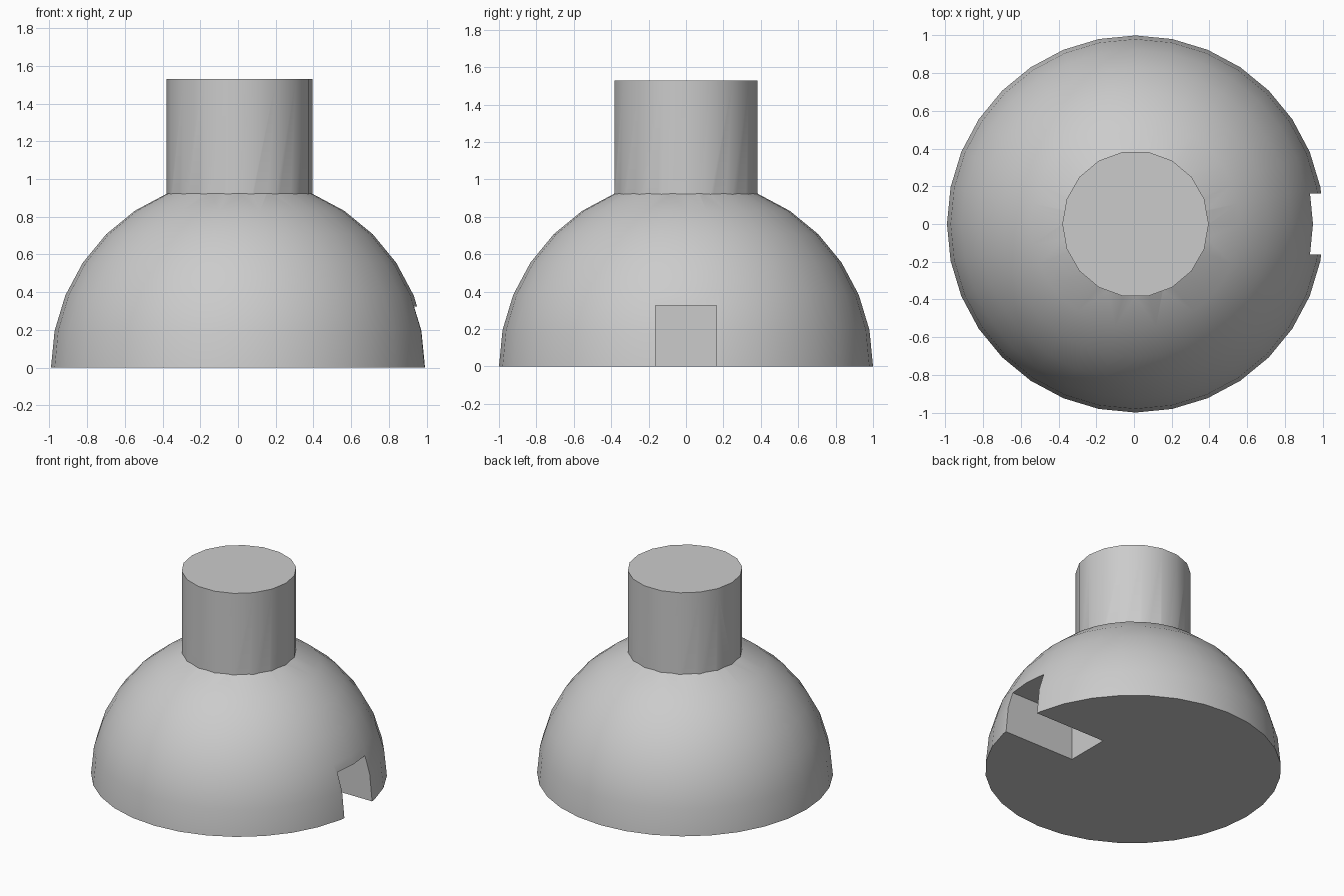
import bpy, bmesh, math

if "Cube" in bpy.data.objects:
    bpy.data.objects.remove(bpy.data.objects["Cube"])

CX = 0.008  # dome axis, offset so the notched body is centred


def boolean(obj, other, operation):
    mod = obj.modifiers.new(operation.lower(), 'BOOLEAN')
    mod.operation = operation
    mod.solver = 'EXACT'
    mod.object = other
    bpy.context.view_layer.objects.active = obj
    bpy.ops.object.modifier_apply(modifier=mod.name)
    bpy.data.objects.remove(other, do_unlink=True)


# Dome: upper half of a sphere, closed underneath
bpy.ops.mesh.primitive_uv_sphere_add(segments=32, ring_count=16, radius=1)
dome = bpy.context.object
dome.name = "domed_body"
bm = bmesh.new()
bm.from_mesh(dome.data)
bmesh.ops.delete(bm, geom=[v for v in bm.verts if v.co.z < -0.01], context='VERTS')
bmesh.ops.contextual_create(bm, geom=[e for e in bm.edges if e.is_boundary])
bmesh.ops.translate(bm, verts=bm.verts, vec=(CX, 0, 0))
bmesh.ops.recalc_face_normals(bm, faces=bm.faces)
bm.to_mesh(dome.data)
bm.free()

# Neck: 18-sided cylinder with a corner pointing along x
bpy.ops.mesh.primitive_cylinder_add(vertices=18, radius=0.388, depth=1.03,
                                    location=(CX, 0, 1.015),
                                    rotation=(0, 0, math.pi / 2))
neck = bpy.context.object
neck.name = "neck"
boolean(dome, neck, 'UNION')

# Rectangular notch in the right side, open to the base
bpy.ops.mesh.primitive_cube_add(size=1, location=(0.41 + 0.5, 0, 0.325 - 0.5))
notch = bpy.context.object
notch.name = "notch_cutter"
notch.scale.y = 0.326
notch.hide_render = True
boolean(dome, notch, 'DIFFERENCE')

# Smooth curved surfaces, crisp edges
bpy.ops.object.select_all(action='DESELECT')
dome.select_set(True)
bpy.context.view_layer.objects.active = dome
bpy.ops.object.shade_smooth_by_angle(angle=math.radians(30))
